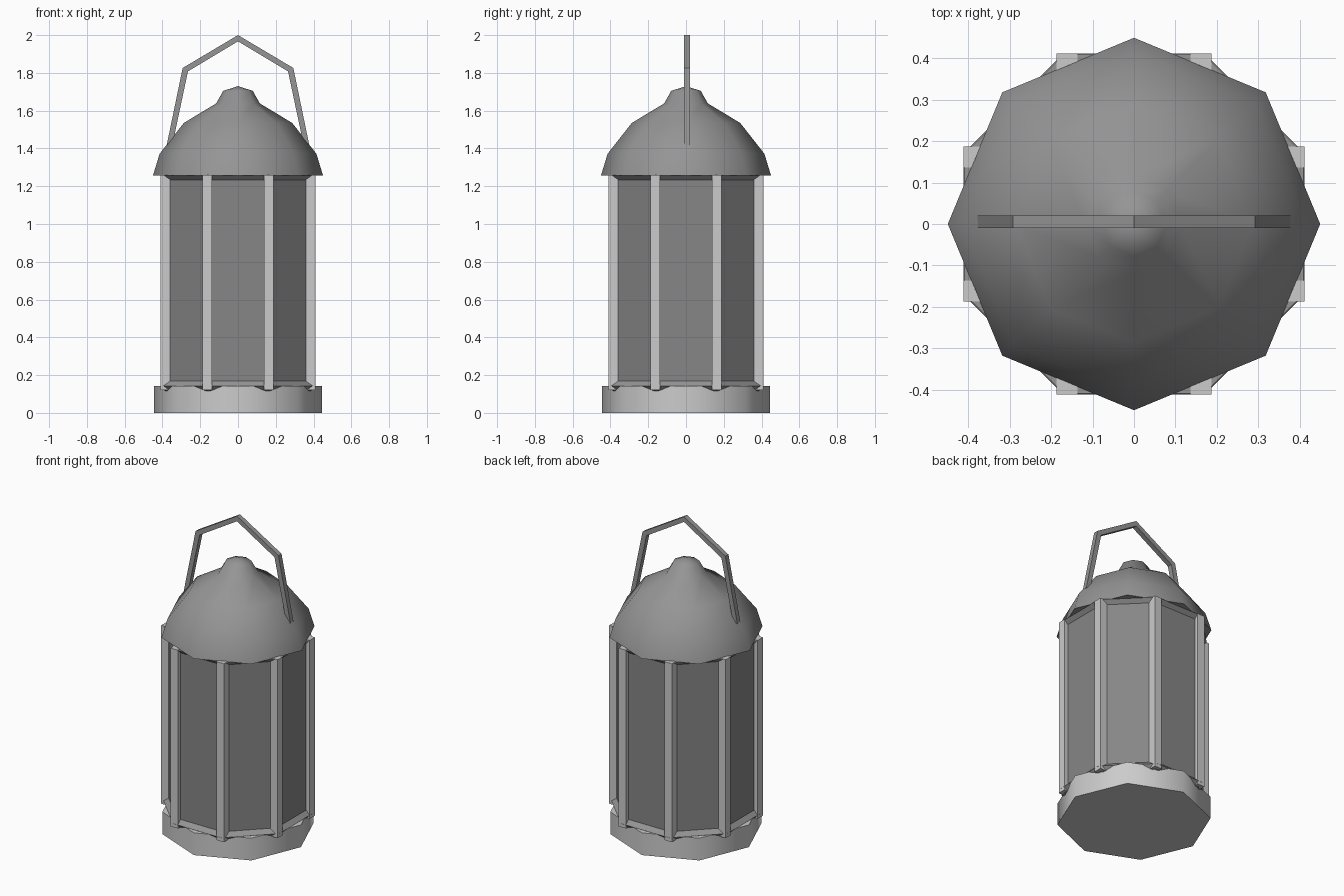
import bpy, bmesh
from math import pi, cos, sin, radians

if "Cube" in bpy.data.objects:
    bpy.data.objects.remove(bpy.data.objects["Cube"])

C = cos(pi / 8)  # apothem / radius of an octagon


def grey(name, v):
    m = bpy.data.materials.new(name)
    m.diffuse_color = (v, v, v, 1)
    m.use_nodes = True
    m.node_tree.nodes["Principled BSDF"].inputs["Base Color"].default_value = m.diffuse_color
    return m


metal = grey("dark_metal", 0.30)
glass = grey("dark_glass", 0.24)


def make(name, bm, smooth=None, mat=None):
    bmesh.ops.recalc_face_normals(bm, faces=bm.faces[:])
    me = bpy.data.meshes.new(name)
    bm.to_mesh(me)
    bm.free()
    if mat:
        me.materials.append(mat)
    ob = bpy.data.objects.new(name, me)
    bpy.context.collection.objects.link(ob)
    if smooth:
        bpy.ops.object.select_all(action='DESELECT')
        ob.select_set(True)
        bpy.context.view_layer.objects.active = ob
        bpy.ops.object.shade_smooth_by_angle(angle=radians(smooth))
    return ob


def octagon(name, profile, turn=0.0, ring=False, smooth=None, mat=None):
    """Sweep a (radius, z) profile around eight sides; ring closes the profile."""
    bm = bmesh.new()
    loops = []
    for r, z in profile:
        if r == 0:
            loops.append([bm.verts.new((0, 0, z))] * 8)
        else:
            loops.append([bm.verts.new((r * cos(i * pi / 4 + turn), r * sin(i * pi / 4 + turn), z))
                          for i in range(8)])
    pairs = list(zip(loops, loops[1:]))
    if ring:
        pairs.append((loops[-1], loops[0]))
    for a, b in pairs:
        for i in range(8):
            j = (i + 1) % 8
            bm.faces.new(list(dict.fromkeys((a[i], a[j], b[j], b[i]))))
    if not ring:
        for loop in (loops[0], loops[-1]):
            if loop[0] is not loop[1]:
                bm.faces.new(loop)
    return make(name, bm, smooth, mat)


# Base plate and domed roof, corners on the axes
octagon("base", [(0.445, 0), (0.445, 0.142)], smooth=50)
octagon("roof", [(0.45, 1.257), (0.415, 1.372), (0.287, 1.535), (0.116, 1.638),
                 (0.078, 1.705), (0, 1.73)], smooth=65, mat=metal)

# Window panes, flat sides facing the axes
octagon("window_panes", [(0.385 / C, 0.14), (0.385 / C, 1.262)], turn=pi / 8, mat=glass)

# Rails around the bottom (diamond section) and top (wedge under the roof)
rails = {"bottom_rail": [(0.412, 0.143), (0.386, 0.169), (0.36, 0.143), (0.386, 0.117)],
         "top_rail": [(0.41, 1.258), (0.36, 1.258), (0.386, 1.234)]}
for name, section in rails.items():
    octagon(name, [(a / C, h) for a, h in section], turn=pi / 8, ring=True, mat=metal)

# Eight square posts at the pane corners
bm = bmesh.new()
z0, z1 = 0.12, 1.26
for sx in (-1, 1):
    for sy in (-1, 1):
        for x, y in ((0.386, 0.162), (0.162, 0.386)):
            vs = bmesh.ops.create_cube(bm, size=1)['verts']
            bmesh.ops.scale(bm, vec=(0.051, 0.051, z1 - z0), verts=vs)
            bmesh.ops.translate(bm, vec=(sx * x, sy * y, (z0 + z1) / 2), verts=vs)
make("posts", bm)

# Angular carrying handle, mirrored outline given thickness in y
outer = [(0.378, 1.415), (0.293, 1.826), (0, 2.0)]
inner = [(0.346, 1.425), (0.265, 1.808), (0, 1.967)]


def mirrored(path):
    return path + [(-x, z) for x, z in reversed(path[:-1])]


bm = bmesh.new()
rows = [[bm.verts.new((x, y, z)) for x, z in mirrored(p)]
        for p, y in ((outer, -0.01), (outer, 0.021), (inner, 0.021), (inner, -0.01))]
for k in range(4):
    a, b = rows[k], rows[(k + 1) % 4]
    for i in range(4):
        bm.faces.new((a[i], a[i + 1], b[i + 1], b[i]))
for end in (0, -1):
    bm.faces.new([r[end] for r in rows])
make("handle", bm, mat=metal)
